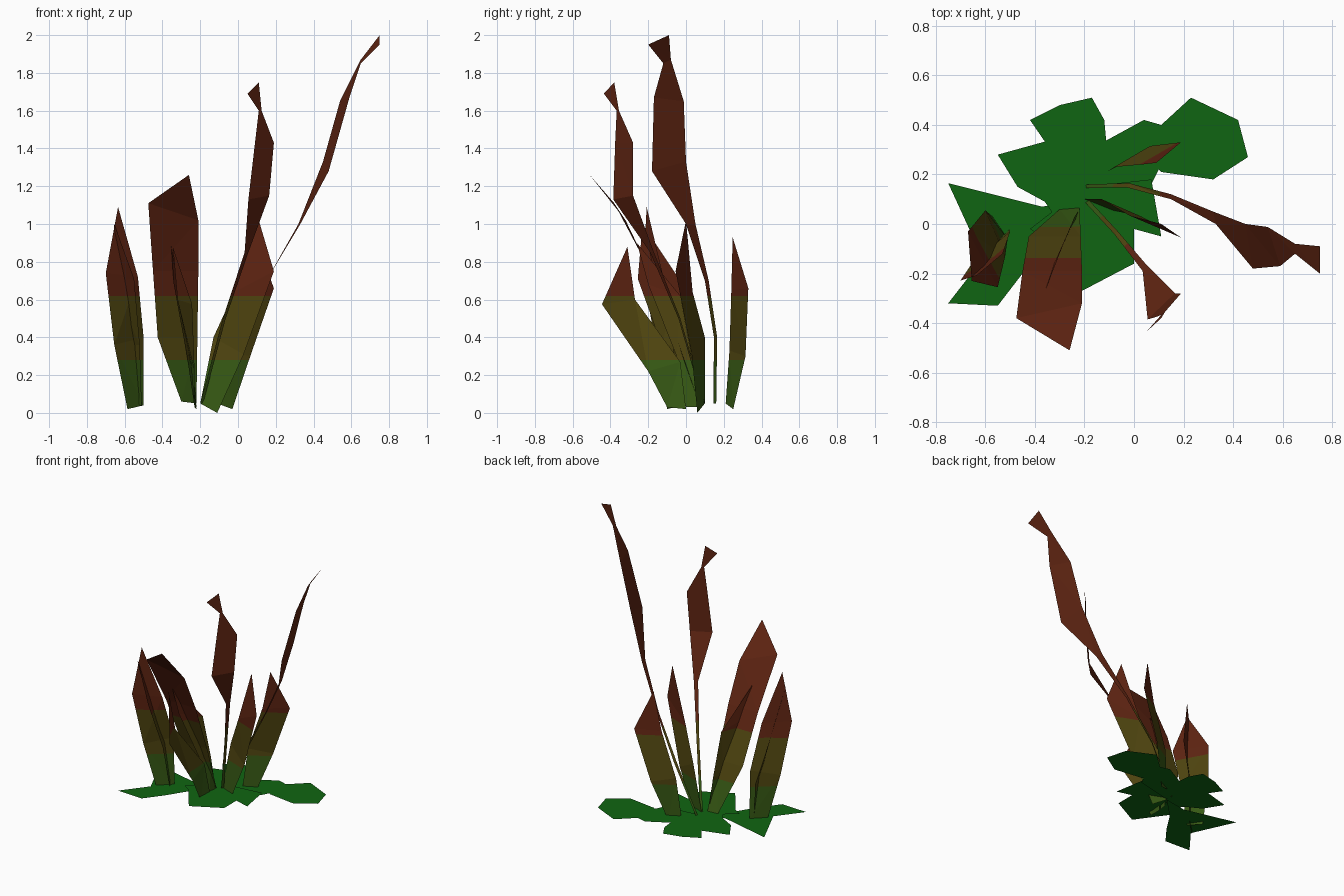
import bpy, bmesh
from mathutils import Vector


def material(name, rgb):
    m = bpy.data.materials.new(name)
    m.diffuse_color = (*rgb, 1)
    return m


LEAF = material("leaf green", (0.005, 0.13, 0.006))
BANDS = [material("stalk green", (0.038, 0.1, 0.007)),
         material("olive", (0.08, 0.06, 0.005)),
         material("red brown", (0.115, 0.018, 0.006))]
CUTS = (0.28, 0.62)  # heights where the blade colour changes


def finish(name, bm, mats):
    me = bpy.data.meshes.new(name)
    bm.to_mesh(me)
    bm.free()
    for m in mats:
        me.materials.append(m)
    ob = bpy.data.objects.new(name, me)
    bpy.context.collection.objects.link(ob)
    return ob


def blade(name, rows, tip=None):
    """Thin strip through left/right point pairs, closed by an optional tip."""
    bm = bmesh.new()
    pairs = [[bm.verts.new(p) for p in row] for row in rows]
    for (a, b), (c, d) in zip(pairs, pairs[1:]):
        bm.faces.new((a, b, d, c))
    if tip:
        bm.faces.new((*pairs[-1], bm.verts.new(tip)))
    bmesh.ops.triangulate(bm, faces=bm.faces[:])
    for z in CUTS:
        bmesh.ops.bisect_plane(bm, geom=bm.verts[:] + bm.edges[:] + bm.faces[:],
                               plane_co=(0, 0, z), plane_no=(0, 0, 1))
    for f in bm.faces:
        f.material_index = sum(f.calc_center_median().z > z for z in CUTS)
    return finish(name, bm, BANDS)


def ground_leaf(name, outline, z):
    bm = bmesh.new()
    f = bm.faces.new([bm.verts.new((x, y, z)) for x, y in outline])
    if f.normal.z < 0 or sum(a[0] * b[1] - b[0] * a[1] for a, b in
                             zip(outline, outline[1:] + outline[:1])) < 0:
        f.normal_flip()
    bmesh.ops.triangulate(bm, faces=bm.faces[:])
    return finish(name, bm, [LEAF])


# Flat leaves spread on the ground
ground_leaf("ground_leaf_left", [(-0.2, 0.1), (-0.37, 0.07), (-0.75, 0.165), (-0.61, -0.14),
            (-0.75, -0.32), (-0.55, -0.33), (-0.45, -0.2), (-0.36, -0.06)], 0.052)
ground_leaf("ground_leaf_back_left", [(-0.2, 0.1), (-0.18, 0.27), (-0.25, 0.28), (-0.26, 0.36),
            (-0.55, 0.28), (-0.47, 0.15), (-0.36, 0.09), (-0.3, 0.0)], 0.06)
ground_leaf("ground_leaf_back", [(-0.2, 0.1), (-0.1, 0.2), (-0.18, 0.3), (-0.12, 0.42),
            (-0.17, 0.51), (-0.3, 0.48), (-0.42, 0.42), (-0.27, 0.36)], 0.056)
ground_leaf("ground_leaf_right", [(-0.2, 0.1), (0.07, 0.16), (0.1, 0.22), (0.11, 0.21),
            (0.32, 0.18), (0.46, 0.27), (0.42, 0.42), (0.23, 0.51), (0.11, 0.4),
            (0.04, 0.42), (-0.18, 0.3)], 0.054)
ground_leaf("ground_leaf_front", [(-0.2, 0.15), (-0.42, -0.02), (-0.36, -0.06), (-0.21, -0.27),
            (0.0, -0.16), (0.0, -0.02), (0.11, -0.05), (0.07, 0.18)], 0.064)

# Two tall leaf stalks with narrow stems
blade("tall_stalk_right", [
    [(-0.2, 0.145, 0.05), (-0.195, 0.16, 0.05)],
    [(-0.03, 0.148, 0.4), (-0.02, 0.165, 0.4)],
    [(0.15, 0.1, 0.7), (0.15, 0.12, 0.7)],
    [(0.33, 0.0, 1.0), (0.32, 0.05, 1.0)],
    [(0.48, -0.18, 1.28), (0.45, 0.0, 1.33)],
    [(0.59, -0.17, 1.67), (0.54, -0.012, 1.65)],
    [(0.65, -0.12, 1.85), (0.65, -0.08, 1.87)],
    [(0.75, -0.2, 1.95), (0.75, -0.09, 2.0)]])
blade("tall_stalk_front", [
    [(-0.2, 0.09, 0.05), (-0.185, 0.1, 0.05)],
    [(-0.08, -0.04, 0.5), (-0.065, -0.03, 0.5)],
    [(0.035, -0.19, 0.85), (0.055, -0.17, 0.85)],
    [(0.055, -0.385, 1.13), (0.165, -0.28, 1.15)],
    [(0.09, -0.375, 1.43), (0.19, -0.28, 1.43)],
    [(0.11, -0.367, 1.6), (0.125, -0.355, 1.6)],
    [(0.05, -0.435, 1.69), (0.11, -0.38, 1.75)]])

# Broad blade leaning forward
blade("broad_blade", [
    [(-0.3, 0.06, 0.06), (-0.22, 0.07, 0.05)],
    [(-0.425, -0.05, 0.4), (-0.215, -0.05, 0.4)],
    [(-0.45, -0.19, 0.75), (-0.21, -0.19, 0.75)],
    [(-0.475, -0.38, 1.11), (-0.21, -0.32, 1.02)]], (-0.26, -0.51, 1.26))

# Crossing blades in front of the broad one
blade("front_blade", [
    [(-0.23, -0.1, 0.03), (-0.22, 0.0, 0.02)],
    [(-0.23, -0.2, 0.22), (-0.25, -0.03, 0.27)],
    [(-0.243, -0.445, 0.575), (-0.32, -0.27, 0.6)]], (-0.345, -0.31, 0.88))
blade("front_cross_blade", [
    [(-0.23, 0.0, 0.03), (-0.22, 0.06, 0.03)],
    [(-0.27, -0.05, 0.3), (-0.24, 0.03, 0.3)],
    [(-0.34, -0.2, 0.68), (-0.265, -0.03, 0.62)]], (-0.355, -0.26, 0.9))

# Crossing pair at the left
blade("left_blade", [
    [(-0.585, -0.1, 0.02), (-0.5, -0.02, 0.04)],
    [(-0.655, -0.16, 0.36), (-0.5, -0.03, 0.4)],
    [(-0.7, -0.228, 0.74), (-0.53, -0.12, 0.72)]], (-0.635, -0.208, 1.09))
blade("left_cross_blade", [
    [(-0.57, 0.03, 0.03), (-0.51, -0.06, 0.04)],
    [(-0.6, 0.055, 0.36), (-0.52, -0.13, 0.36)],
    [(-0.67, -0.03, 0.7), (-0.55, -0.255, 0.71)]], (-0.655, -0.23, 1.0))

# Two blades at the right
blade("right_blade", [
    [(-0.2, 0.1, 0.05), (-0.11, 0.06, 0.0)],
    [(-0.13, 0.1, 0.4), (0.03, 0.03, 0.31)],
    [(-0.02, 0.035, 0.64), (0.19, -0.055, 0.75)]], (0.11, 0.0, 1.02))
blade("back_right_blade", [
    [(-0.11, 0.21, 0.05), (-0.03, 0.25, 0.02)],
    [(-0.08, 0.23, 0.33), (0.065, 0.315, 0.3)],
    [(0.03, 0.24, 0.65), (0.19, 0.33, 0.66)]], (0.09, 0.247, 0.93))
